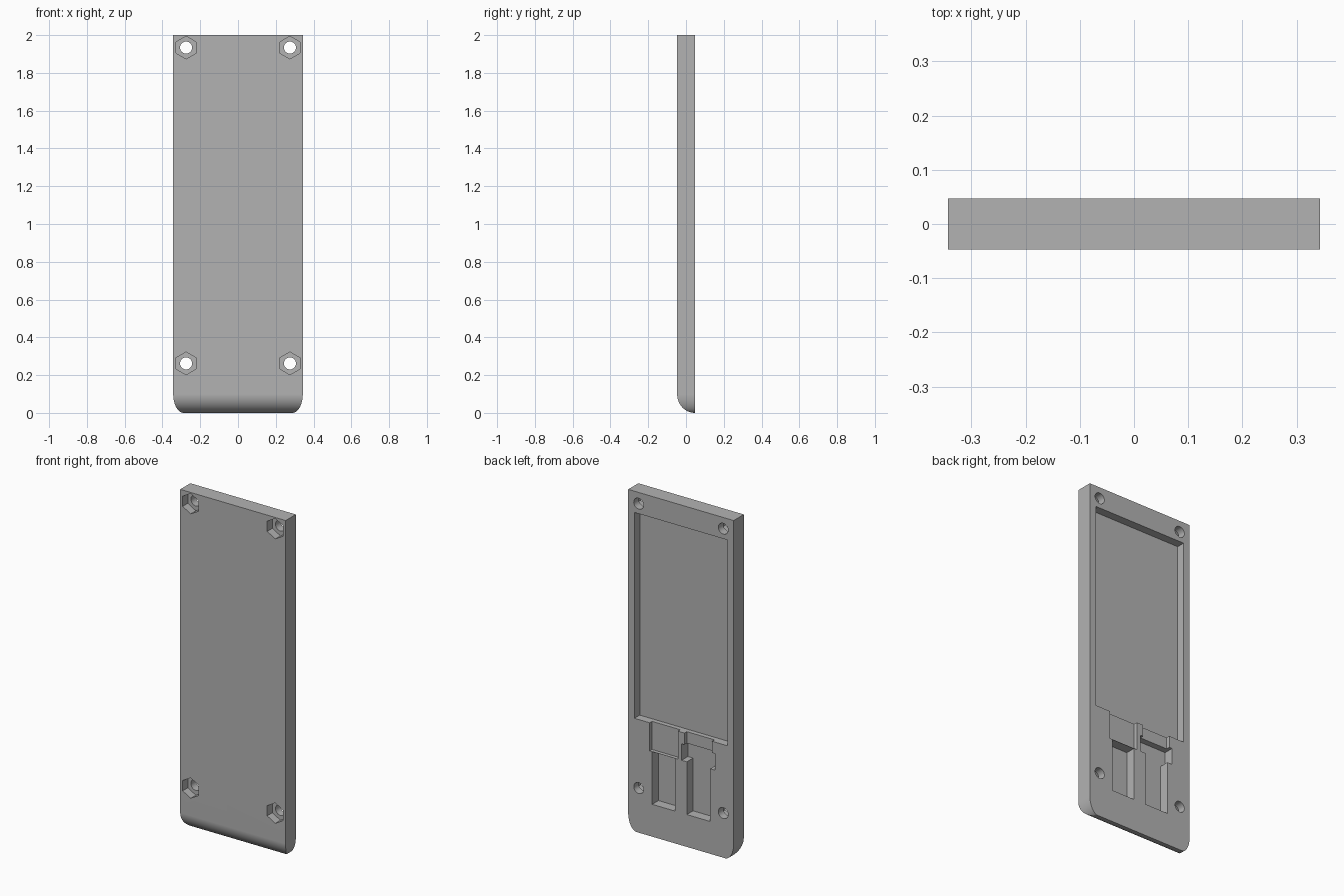
import bpy, bmesh, math
from mathutils import Matrix, Vector

cube = bpy.data.objects.get("Cube")
if cube:
    bpy.data.objects.remove(cube, do_unlink=True)

HALF_W, FRONT, BACK, TALL = 0.343, -0.047, 0.047, 2.0
ROUND_Z, CORNER_X = 0.1, 0.055
STEPS = 16

grey = bpy.data.materials.new("plain_grey")
grey.use_nodes = True
grey.diffuse_color = (0.45, 0.45, 0.45, 1)
grey.node_tree.nodes["Principled BSDF"].inputs["Base Color"].default_value = grey.diffuse_color


def prism(name, points, offset):
    """Closed solid made by sweeping a flat outline along an offset."""
    bm = bmesh.new()
    face = bm.faces.new([bm.verts.new(p) for p in points])
    swept = bmesh.ops.extrude_face_region(bm, geom=[face])["geom"]
    bmesh.ops.translate(bm, vec=Vector(offset),
                        verts=[v for v in swept if isinstance(v, bmesh.types.BMVert)])
    bmesh.ops.recalc_face_normals(bm, faces=bm.faces)
    mesh = bpy.data.meshes.new(name)
    bm.to_mesh(mesh)
    bm.free()
    obj = bpy.data.objects.new(name, mesh)
    bpy.context.collection.objects.link(obj)
    mesh.materials.append(grey)
    return obj


def combine(target, tool, operation):
    """Apply a boolean and discard the tool."""
    tool.hide_render = True
    mod = target.modifiers.new("cut", "BOOLEAN")
    mod.operation, mod.solver, mod.object = operation, "EXACT", tool
    bpy.context.view_layer.objects.active = target
    bpy.ops.object.modifier_apply(modifier=mod.name)
    bpy.data.objects.remove(tool, do_unlink=True)


def pocket(x0, x1, z0, z1, depth):
    """Rectangular recess in the back face."""
    outline = [(x0, BACK - depth, z0), (x1, BACK - depth, z0),
               (x1, BACK - depth, z1), (x0, BACK - depth, z1)]
    combine(shell, prism("pocket_cutter", outline, (0, depth + 0.05, 0)), "DIFFERENCE")


def bore(x, z, radius, sides, y0, y1):
    """Round or hexagonal hole along y, with a corner pointing up."""
    ring = [(x + radius * math.sin(math.tau * i / sides), y0,
             z + radius * math.cos(math.tau * i / sides)) for i in range(sides)]
    combine(shell, prism("bore_cutter", ring, (0, y1 - y0, 0)), "DIFFERENCE")


# Shell: side profile with rounded lower front edge
quarter = [math.pi / 2 * i / STEPS for i in range(STEPS + 1)]
side = [(-HALF_W, BACK - (BACK - FRONT) * math.sin(a), ROUND_Z * (1 - math.cos(a)))
        for a in quarter]
side += [(-HALF_W, FRONT, TALL), (-HALF_W, BACK, TALL)]
shell = prism("case_back_shell", side, (2 * HALF_W, 0, 0))

# Rounded lower corners of the outline
for s in (-1, 1):
    corner = [(s * (HALF_W - CORNER_X * (1 - math.sin(a))), -0.1,
               ROUND_Z * (1 - math.cos(a))) for a in quarter]
    corner += [(s * (HALF_W + 0.05), -0.1, ROUND_Z), (s * (HALF_W + 0.05), -0.1, -0.05),
               (s * (HALF_W - CORNER_X), -0.1, -0.05)]
    combine(shell, prism("corner_cutter", corner, (0, 0.2, 0)), "DIFFERENCE")

# Large tray and the connector recesses below it
pocket(-0.302, 0.302, 0.665, 1.875, 0.049)
pocket(0.02, 0.203, 0.5, 0.70, 0.022)
pocket(0.04, 0.187, 0.19, 0.499, 0.058)
pocket(-0.203, -0.023, 0.55, 0.70, 0.022)
pocket(-0.223, -0.004, 0.5, 0.597, 0.058)
pocket(-0.19, -0.038, 0.19, 0.55, 0.058)

# Screw holes with hexagonal nut seats on the front
for x in (-0.275, 0.275):
    for z in (0.262, 1.934):
        bore(x, z, 0.032, 32, -0.1, 0.1)
        bore(x, z, 0.06, 6, -0.1, FRONT + 0.048)

bpy.ops.object.select_all(action="DESELECT")
shell.select_set(True)
bpy.context.view_layer.objects.active = shell
bpy.ops.object.shade_smooth_by_angle(angle=math.radians(25))
weighted = shell.modifiers.new("even_normals", "WEIGHTED_NORMAL")
weighted.keep_sharp = True
